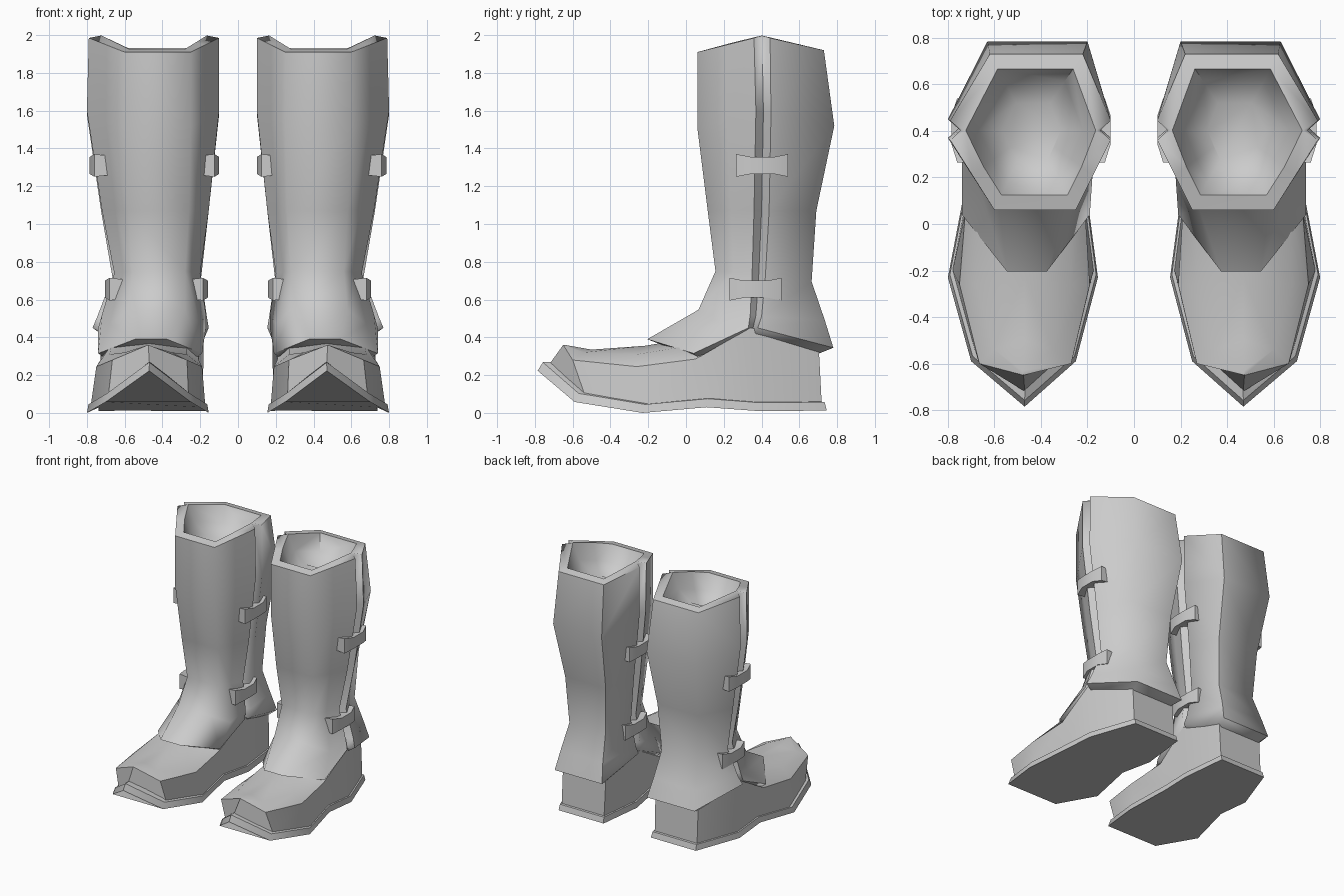
import bpy, bmesh, math
from mathutils import Vector

cube = bpy.data.objects.get("Cube")
if cube:
    bpy.data.objects.remove(cube, do_unlink=True)

grey = bpy.data.materials.new("plain grey")
grey.use_nodes = True
grey.diffuse_color = (0.6, 0.6, 0.6, 1)
grey.node_tree.nodes["Principled BSDF"].inputs["Base Color"].default_value = (0.6, 0.6, 0.6, 1)


def loop(stations):
    """Closed ring from (inner x, outer x, y, z) stations, outer side first."""
    outer = [Vector((xo, y, z)) for xi, xo, y, z in stations]
    inner = [Vector((xi, y, z)) for xi, xo, y, z in reversed(stations)]
    if (outer[0] - inner[-1]).length < 0.001:
        inner.pop()
    return outer + inner


def scaled(ring, factor, centre, dz=0.0):
    return [Vector((centre[0] + (p.x - centre[0]) * factor,
                    centre[1] + (p.y - centre[1]) * factor, p.z + dz)) for p in ring]


def loft(name, rings, caps=(), angle=35, spine=None):
    """Bridge rings in order; cap the listed ends or fill the last with a spine."""
    bm = bmesh.new()
    rows = [[bm.verts.new(p) for p in ring] for ring in rings]
    n = len(rows[0])
    for a, b in zip(rows, rows[1:]):
        for i in range(n):
            j = (i + 1) % n
            bm.faces.new((a[i], a[j], b[j], b[i]))
    for k in caps:
        bm.faces.new(rows[k])
    if spine:
        last = rows[-1]
        mid = [last[0]] + [bm.verts.new(p) for p in spine]
        for i in range(len(spine)):
            for side in (last[i:i + 2], [last[-i] if i else last[0], last[-i - 1]]):
                face = side + [mid[i + 1], mid[i]]
                bm.faces.new(list(dict.fromkeys(face)))
        bm.faces.new((last[len(spine)], last[len(spine) + 1], mid[-1]))
    bmesh.ops.remove_doubles(bm, verts=bm.verts, dist=0.0005)
    bmesh.ops.recalc_face_normals(bm, faces=bm.faces)
    mesh = bpy.data.meshes.new(name)
    bm.to_mesh(mesh)
    bm.free()
    mesh.materials.append(grey)
    # Left part, then its mirrored twin
    for label, flip in (("left_", False), ("right_", True)):
        data = mesh.copy() if flip else mesh
        if flip:
            for v in data.vertices:
                v.co.x = -v.co.x
            data.flip_normals()
        ob = bpy.data.objects.new(label + name, data)
        bpy.context.collection.objects.link(ob)
        bpy.ops.object.select_all(action="DESELECT")
        ob.select_set(True)
        bpy.context.view_layer.objects.active = ob
        bpy.ops.object.shade_smooth_by_angle(angle=math.radians(angle))


def mix(a, b, t=0.5):
    return tuple(p + (q - p) * t for p, q in zip(a, b))


# Shaft: front, front seam edge, back seam edge and back of each level
levels = [
    [(.25, .60, .06, 1.91), (.10, .79, .36, 1.985), (.10, .79, .445, 1.985), (.22, .62, .73, 1.92)],
    [(.25, .60, .06, 1.51), (.10, .80, .37, 1.6), (.10, .80, .45, 1.58), (.20, .63, .785, 1.52)],
    [(.26, .58, .115, 1.07), (.155, .72, .36, 1.07), (.155, .725, .44, 1.07), (.23, .59, .69, 1.07)],
    [(.28, .56, .156, .75), (.20, .655, .35, .74), (.195, .665, .42, .72), (.25, .57, .665, .695)],
    [(.28, .58, .066, .546), (.17, .72, .34, .52), (.165, .745, .40, .51), (.225, .60, .735, .49)],
    [(.375, .545, -.205, .39), (.17, .74, .33, .45), (.155, .77, .38, .45), (.20, .62, .78, .345)],
]
instep = (.19, .74, .04, .315)
wall = []
for k, (front, seam_a, seam_b, back) in enumerate(levels):
    side = instep if k == 5 else mix(front, seam_a)
    if k == 4:
        side = (.20, .68, .19, .47)
    xi, xo, y, z = mix(seam_a, seam_b)
    groove = (xi + .045, xo - .045, y, z)
    wall.append(loop([front, side, seam_a, groove, seam_b, back]))
# Rim slopes up to its inner edge, which drops into a smooth bowl
front, seam_a, seam_b, back = levels[0]
seam = mix(seam_a, seam_b)
axis = (.44, .40)
inner_rim = scaled(loop([front, mix(front, seam_a), seam, seam, seam, back]), .81, axis, .013)
bowl = [scaled(inner_rim, f, axis, dz) for f, dz in ((.8, -.12), (.45, -.2))]
# Undercut edge of the instep and the heel flap
hem = scaled(wall[-1], .82, (.45, .3), -.035)
loft("boot_shaft", [hem] + wall[::-1] + [inner_rim] + bowl, caps=(-1,), angle=68)

# Sole with an upturned pointed toe
sole = loop([(.47, .47, -.785, .223), (.25, .70, -.59, .058), (.155, .80, -.23, 0),
             (.20, .735, .11, .03), (.17, .74, .38, .01), (.21, .61, .745, .012)])
middle = (.46, .3)
sole_top = scaled(sole, .975, middle, .045)
loft("sole", [sole, sole_top, scaled(sole, .9, middle, .05)], caps=(0, -1))

# Foot: side wall, sloped shoulder and crowned top
shoulder = loop([(.475, .475, -.65, .36), (.27, .665, -.60, .28), (.19, .75, -.26, .245),
                 (.21, .725, .05, .285), (.18, .73, .34, .45), (.22, .60, .70, .40)])
crown = loop([(.475, .475, -.63, .358), (.35, .60, -.54, .32), (.27, .68, -.26, .31),
              (.27, .67, .05, .36), (.27, .65, .34, .43), (.26, .57, .68, .40)])
ridge = [Vector((.47, y, z)) for y, z in
         ((-.50, .335), (-.22, .355), (.05, .40), (.34, .43), (.64, .40))]
loft("foot", [scaled(sole, .94, middle, .04), shoulder, crown], caps=(0,), spine=ridge)


# Straps across the seam, flared at both ends
def strap(name, y, z, x, out):
    rings = []
    for dy, bulge, half in ((-.14, 0, .06), (-.06, .025, .045), (.06, .025, .045), (.135, 0, .06)):
        face = x + out * bulge
        rings.append([Vector((face - out * d, y + dy, z + s * half))
                      for d, s in ((0, -1), (0, 1), (.08, .85), (.08, -.85))])
    loft(name, rings, caps=(0, -1))


strap("upper_outer_strap", .405, 1.31, .76, 1)
strap("upper_inner_strap", .405, 1.31, .125, -1)
strap("lower_outer_strap", .37, .655, .68, 1)
strap("lower_inner_strap", .37, .655, .185, -1)
